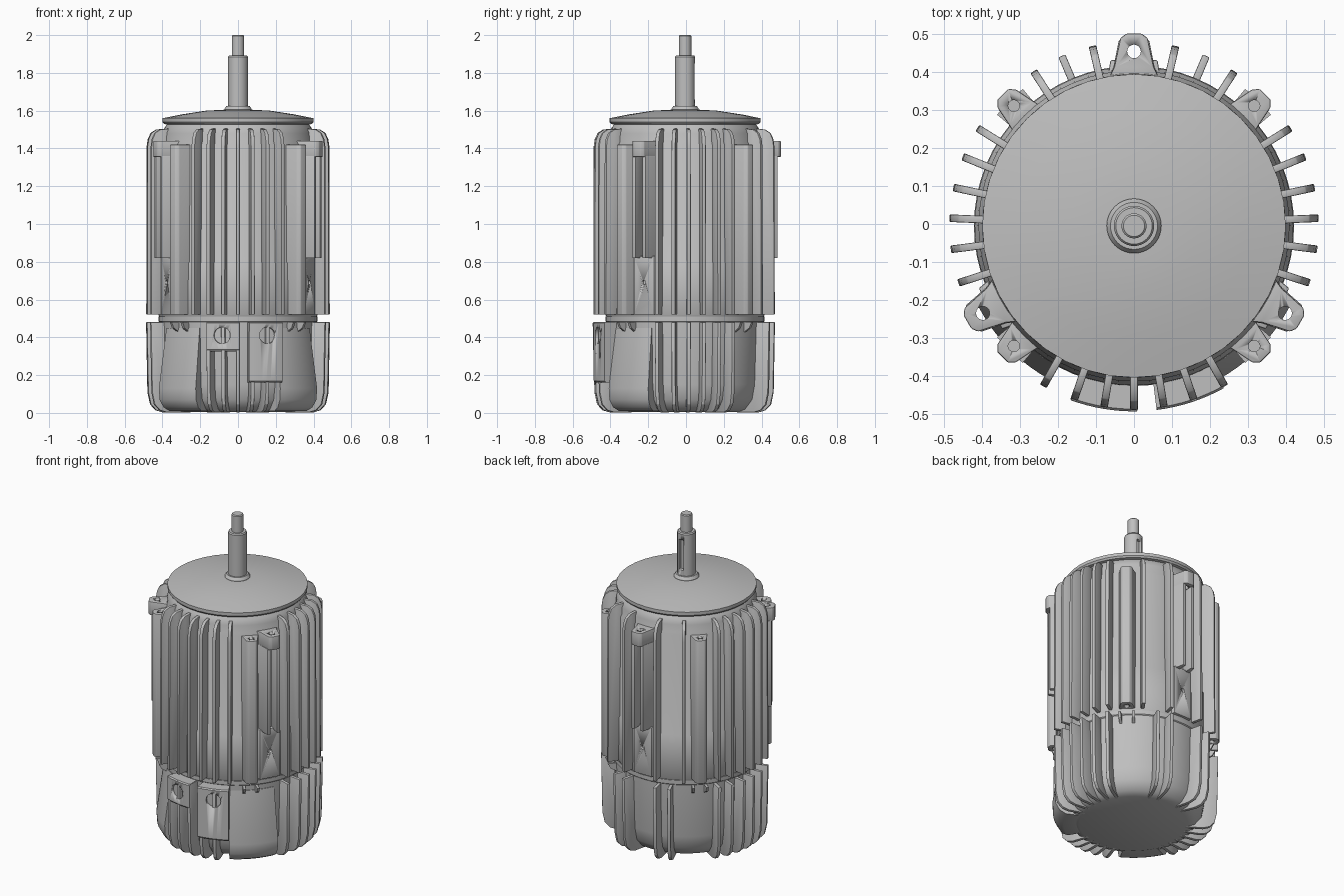
import bpy, bmesh
from math import radians, cos, sin, pi
from mathutils import Matrix, Vector

if "Cube" in bpy.data.objects:
    bpy.data.objects.remove(bpy.data.objects["Cube"])

metal = bpy.data.materials.new("light grey metal")
metal.use_nodes = True
COLOUR = (0.52, 0.52, 0.52, 1)
metal.diffuse_color = COLOUR
metal.node_tree.nodes["Principled BSDF"].inputs["Base Color"].default_value = COLOUR

CENTRE = Matrix.Translation((0, -0.005, 0))


def turned(angle):
    return CENTRE @ Matrix.Rotation(radians(angle), 4, 'Z')


def finish(name, bm, bevel=0):
    bmesh.ops.recalc_face_normals(bm, faces=bm.faces)
    mesh = bpy.data.meshes.new(name)
    bm.to_mesh(mesh)
    bm.free()
    obj = bpy.data.objects.new(name, mesh)
    bpy.context.collection.objects.link(obj)
    mesh.materials.append(metal)
    bpy.ops.object.select_all(action='DESELECT')
    obj.select_set(True)
    bpy.context.view_layer.objects.active = obj
    if bevel:
        mod = obj.modifiers.new("soft edges", 'BEVEL')
        mod.width, mod.segments = bevel, 2
        bpy.ops.object.modifier_apply(modifier=mod.name)
    bpy.ops.object.shade_smooth_by_angle(angle=radians(32))
    return obj


def prism(bm, points, along, angle):
    """Extrude an outline, then turn it to its place around the axis."""
    m = turned(angle)
    low = [bm.verts.new(m @ Vector(p)) for p in points]
    high = [bm.verts.new(m @ (Vector(p) + Vector(along))) for p in points]
    bm.faces.new(low)
    bm.faces.new(high[::-1])
    for i in range(len(low)):
        j = (i + 1) % len(low)
        bm.faces.new((low[i], low[j], high[j], high[i]))


def block(bm, outline, z0, z1, angle):
    prism(bm, [(r, t, z0) for r, t in outline], (0, 0, z1 - z0), angle)


def fin(bm, profile, angle, width=0.02):
    prism(bm, [(r, -width / 2, z) for r, z in profile], (0, width, 0), angle)


def mirrored(half):
    """Outline symmetrical about the radial line."""
    return half + [(r, -t) for r, t in reversed(half)]


def lathe(name, profile, start=0, end=360, steps=64):
    """Revolve a closed (r, z) profile, fully or over a sector."""
    bm = bmesh.new()
    full = end - start == 360
    rings = []
    for i in range(steps if full else steps + 1):
        a = radians(start + (end - start) * i / steps)
        rings.append([bm.verts.new(CENTRE @ Vector((r * cos(a), r * sin(a), z)))
                      for r, z in profile])
    n = len(profile)
    for i in range(steps):
        a, b = rings[i], rings[(i + 1) % len(rings)]
        for k in range(n if not full else n - 1):
            j = (k + 1) % n
            bm.faces.new((a[k], a[j], b[j], b[k]))
    for side in ((0, -1) if full else ()):
        bm.faces.new([ring[side] for ring in rings])
    if not full:
        bm.faces.new(rings[0])
        bm.faces.new(rings[-1])
    return finish(name, bm)


def cut(obj, holes):
    """Subtract cylinders given as (radius, depth, matrix), or a ready mesh."""
    bm = bmesh.new()
    for radius, depth, matrix in holes:
        bmesh.ops.create_cone(bm, cap_ends=True, segments=20, radius1=radius,
                              radius2=radius, depth=depth, matrix=matrix)
    tool = finish("hole_cutter", bm)
    tool.hide_render = True
    mod = obj.modifiers.new("holes", 'BOOLEAN')
    mod.operation, mod.solver, mod.object = 'DIFFERENCE', 'EXACT', tool
    bpy.context.view_layer.objects.active = obj
    bpy.ops.object.modifier_apply(modifier=mod.name)
    bpy.data.objects.remove(tool)


def upright(angle, r, z):
    return turned(angle) @ Matrix.Translation((r, 0, z))


def radial(angle, r, z):
    return upright(angle, r, z) @ Matrix.Rotation(pi / 2, 4, 'Y')


# Round bodies
lathe("motor_body", [(.41, .5), (.422, .52), (.42, .79), (.414, .8), (.41, 1.42),
                     (.402, 1.435), (.4, 1.48), (.388, 1.51), (.37, 1.535)])
lathe("lower_cover", [(.31, .004), (.35, .02), (.39, .07), (.405, .15),
                      (.415, .48), (.42, .485), (.42, .51)])
lathe("top_disk", [(.37, 1.525), (.392, 1.53), (.4, 1.54), (.4, 1.56), (.3, 1.58),
                   (.17, 1.6), (.075, 1.605)], steps=40)
lathe("shaft_collar", [(.072, 1.595), (.072, 1.61), (.062, 1.625), (.05, 1.625)], steps=40)
lathe("shaft_tip", [(.033, 1.87), (.033, 1.995), (.028, 2)], steps=32)

# Shaft with its key slot
shaft = lathe("shaft", [(.053, 1.59), (.053, 1.885), (.048, 1.892)], steps=40)
slot = [(.016, .06, upright(90, .06, z / 100) @ Matrix.Rotation(pi / 2, 4, 'Y'))
        for z in (166, 184)]
bm = bmesh.new()
block(bm, mirrored([(.032, -.016), (.08, -.016)]), 1.66, 1.85, 90)
key_cutter = finish("key_slot_cutter", bm)
key_cutter.hide_render = True
mod = shaft.modifiers.new("key slot", 'BOOLEAN')
mod.operation, mod.solver, mod.object = 'DIFFERENCE', 'EXACT', key_cutter
bpy.context.view_layer.objects.active = shaft
bpy.ops.object.modifier_apply(modifier=mod.name)
bpy.data.objects.remove(key_cutter)

# Cooling fins, listed for one side and mirrored to the other
shared = [-80.6, -71, -18, -7.3, 2.4, 12, 22, 32, 77]


def both_sides(angles):
    return angles + [180 - a for a in angles]


upper_fin = [(.39, .52), (.486, .52), (.484, 1.41), (.478, 1.45), (.463, 1.482),
             (.435, 1.5), (.385, 1.505)]
bm = bmesh.new()
for a in both_sides(shared + [-60.5, 57]) + [-90]:
    fin(bm, upper_fin, a)
finish("upper_fins", bm, .003)

lower_fin = [(.3, .003), (.4, .003), (.437, .014), (.466, .045), (.48, .11),
             (.487, .48), (.38, .48)]
bm = bmesh.new()
for a in both_sides(shared + [67]) + [-90]:
    fin(bm, lower_fin, a)
finish("lower_fins", bm, .003)

# Short ribs under the small lugs
bm = bmesh.new()
for a in both_sides([-40, -50, 40, 50]):
    fin(bm, [(.4, .42), (.45, .45), (.465, .48), (.4, .48)], a, .015)
finish("lower_short_ribs", bm)

# Smooth bulges on the front corners of the cover
for side, start in (("left", -61), ("right", 205)):
    lathe("cover_bulge_" + side, [(.3, .01), (.4, .01), (.435, .03), (.458, .07),
                                  (.462, .13), (.418, .45), (.3, .45)], start, start + 36, 10)

# Small lugs: full height columns with screw holes
column = mirrored([(.38, -.055), (.42, -.045), (.475, -.034), (.49, -.02)])
for i, a in enumerate(both_sides([45, -45])):
    bm = bmesh.new()
    block(bm, column, .52, 1.42, a)
    lug = finish("screw_column_%d" % (i + 1), bm, .004)
    cut(lug, [(.015, .12, upright(a, .448, z)) for z in (1.42, .52)])

# Mounting lugs: drilled cap, two rails, and a flat pad below
cap = mirrored([(.38, -.07), (.42, -.052), (.495, -.036), (.507, -.02)])
for i, a in enumerate((90, 210, 330)):
    bm = bmesh.new()
    block(bm, cap, 1.355, 1.44, a)
    lug = finish("mount_cap_%d" % (i + 1), bm, .004)
    cut(lug, [(.018, .2, upright(a, .46, 1.4))])

    bm = bmesh.new()
    for s in (-1, 1):
        block(bm, [(.38, s * .07), (.42, s * .054), (.49, s * .04),
                   (.49, s * .02), (.38, s * .024)], .82, 1.36, a)
    finish("mount_rails_%d" % (i + 1), bm, .003)

    bm = bmesh.new()
    block(bm, mirrored([(.36, -.075), (.437, -.062)]), .52, .83, a)
    pad = finish("mount_pad_%d" % (i + 1), bm, .004)
    cut(pad, [(.012, .06, radial(a, .437, .69))])

# Cable entry boxes on the front, each with a round port
for name, start, end, bottom, port in (("short", 250, 271, .325, 260),
                                       ("tall", 277, 299, .16, 288.6)):
    box = lathe("cable_box_" + name, [(.36, bottom), (.478, bottom), (.487, bottom + .01),
                                      (.489, .475), (.483, .482), (.36, .482)], start, end, 8)
    cut(box, [(.044, .03, radial(port, .487, .41)), (.028, .14, radial(port, .487, .41))])
